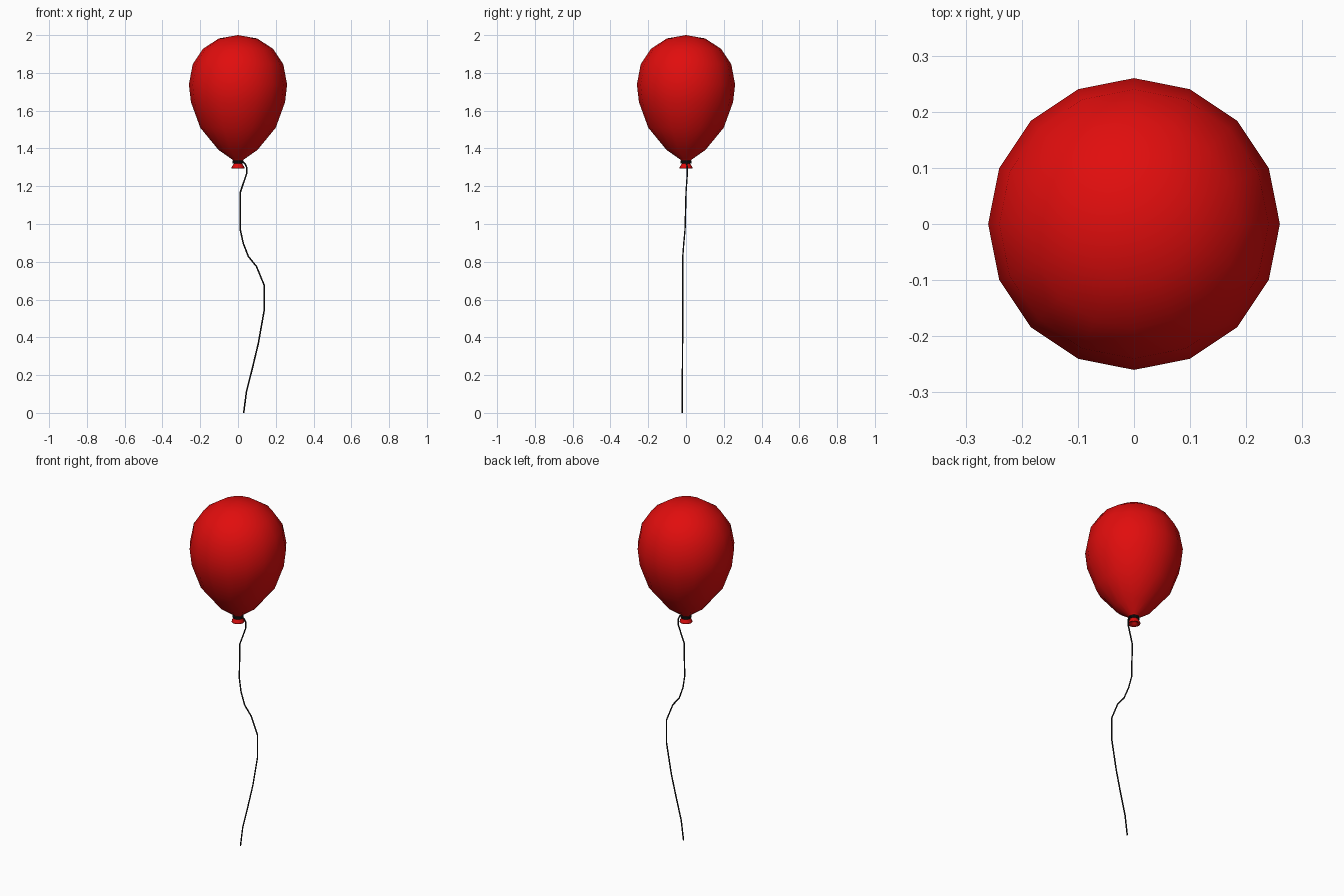
import bpy, math
from mathutils import Vector

if "Cube" in bpy.data.objects:
    bpy.data.objects.remove(bpy.data.objects["Cube"])


def material(name, rgb):
    m = bpy.data.materials.new(name)
    m.diffuse_color = (*rgb, 1)
    m.use_nodes = True
    m.node_tree.nodes["Principled BSDF"].inputs["Base Color"].default_value = m.diffuse_color
    return m


red = material("balloon red", (0.75, 0.004, 0.004))
black = material("string black", (0.01, 0.01, 0.01))


def make_object(name, verts, faces, mat):
    me = bpy.data.meshes.new(name)
    me.from_pydata(verts, [], faces)
    me.materials.append(mat)
    me.polygons.foreach_set("use_smooth", [True] * len(me.polygons))
    ob = bpy.data.objects.new(name, me)
    bpy.context.collection.objects.link(ob)
    return ob


def lathe(name, profile, mat, sides=16):
    """Revolve (radius, z) points from bottom to top; radius 0 makes a pole."""
    verts, faces, rings = [], [], []
    for r, z in profile:
        n = 1 if r == 0 else sides
        rings.append([len(verts) + i % n for i in range(sides)])
        for i in range(n):
            a = 2 * math.pi * i / sides
            verts.append((r * math.cos(a), r * math.sin(a), z))
    for lo, hi in zip(rings, rings[1:]):
        for i in range(sides):
            j = (i + 1) % sides
            faces.append(list(dict.fromkeys((lo[i], lo[j], hi[j], hi[i]))))
    return make_object(name, verts, faces, mat)


def tube(name, path, radius, mat, closed=False, sides=6):
    """Sweep a small round section along a path."""
    pts = [Vector(p) for p in path]
    n = len(pts)
    verts, faces = [], []
    for k, p in enumerate(pts):
        if closed:
            d = pts[(k + 1) % n] - pts[k - 1]
        else:
            d = pts[min(k + 1, n - 1)] - pts[max(k - 1, 0)]
        d.normalize()
        ref = Vector((0, 0, 1)) if closed else Vector((0, 1, 0))
        u = d.cross(ref).normalized()
        v = d.cross(u)
        for i in range(sides):
            a = 2 * math.pi * i / sides
            verts.append(p + radius * (math.cos(a) * u + math.sin(a) * v))
    for k in range(n if closed else n - 1):
        for i in range(sides):
            a, b = k * sides, ((k + 1) % n) * sides
            j = (i + 1) % sides
            faces.append((a + i, a + j, b + j, b + i))
    if not closed:
        faces += [list(range(sides))[::-1], list(range((n - 1) * sides, n * sides))]
    return make_object(name, verts, faces, mat)


# Balloon body with the pinched neck and hollow flared lip
lathe("balloon", [
    (0, 1.318), (0.014, 1.305), (0.029, 1.293), (0.034, 1.295), (0.033, 1.303),
    (0.022, 1.318), (0.02, 1.33), (0.033, 1.343), (0.103, 1.392), (0.2, 1.51),
    (0.249, 1.645), (0.26, 1.738), (0.24, 1.845), (0.186, 1.927),
    (0.102, 1.982), (0, 2.0)], red)

# String wrapped twice around the neck
for n, z in enumerate((1.324, 1.331)):
    ring = [(0.026 * math.cos(a), 0.026 * math.sin(a), z)
            for a in (2 * math.pi * i / 16 for i in range(16))]
    tube(f"neck_wrap_{n + 1}", ring, 0.0045, black, closed=True)

# Hanging wavy string
tube("string", [
    (0.026, 0, 1.329), (0.038, 0.004, 1.318), (0.046, 0.007, 1.3),
    (0.046, 0.007, 1.268), (0.012, 0, 1.167), (0.012, -0.005, 0.97),
    (0.028, -0.012, 0.897), (0.055, -0.017, 0.828), (0.098, -0.018, 0.775),
    (0.139, -0.018, 0.675), (0.139, -0.018, 0.545), (0.108, -0.018, 0.37),
    (0.077, -0.019, 0.24), (0.045, -0.02, 0.114), (0.03, -0.02, 0)],
    0.004, black)
